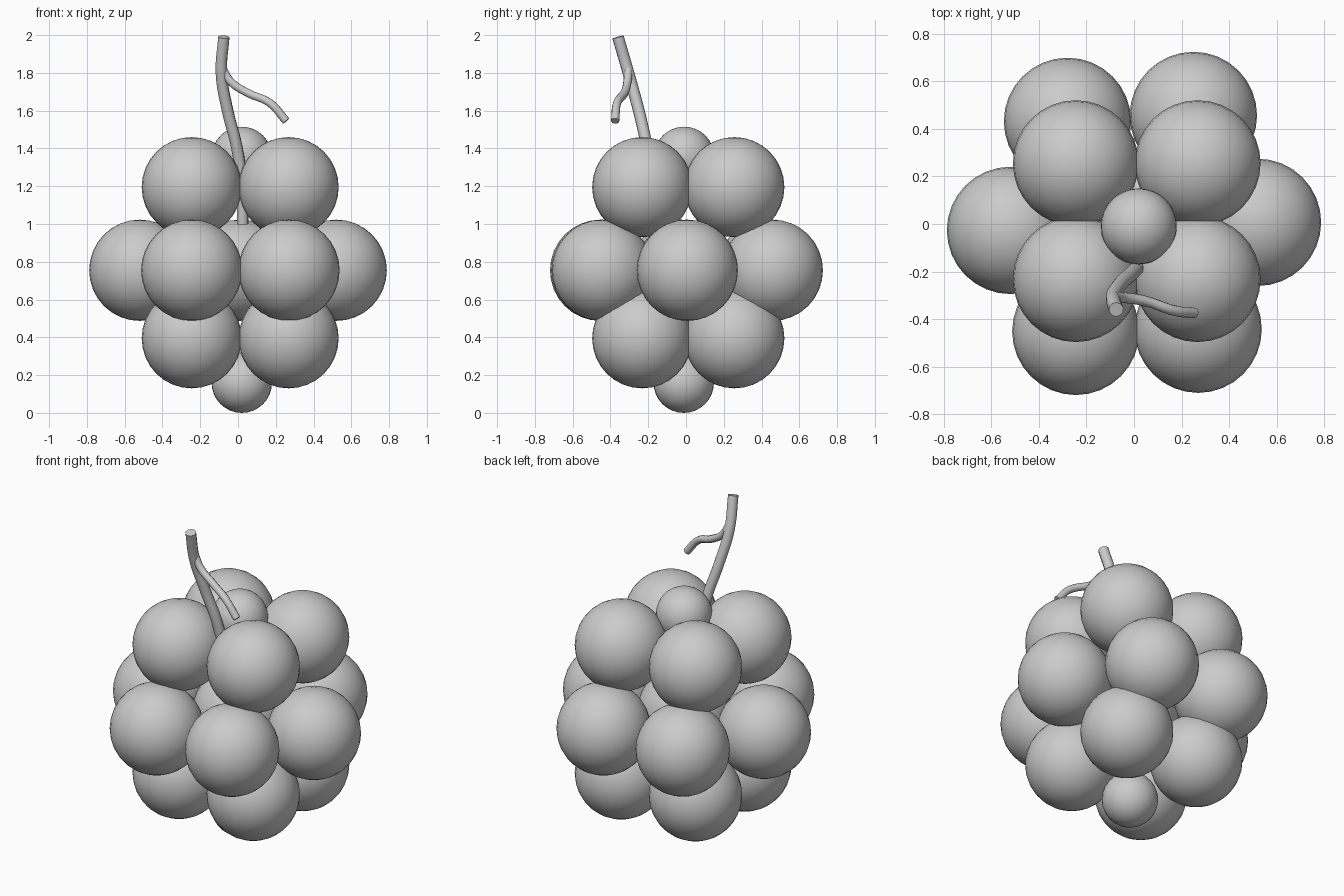
import bpy
import math

cube = bpy.data.objects.get("Cube")
if cube:
    bpy.data.objects.remove(cube, do_unlink=True)

# One plain grey for the whole model
grey = bpy.data.materials.new("plain grey")
grey.use_nodes = True
colour = (0.6, 0.6, 0.6, 1)
grey.diffuse_color = colour
grey.node_tree.nodes["Principled BSDF"].inputs["Base Color"].default_value = colour


def berry(name, x, y, z, radius):
    bpy.ops.mesh.primitive_uv_sphere_add(segments=32, ring_count=16,
                                         radius=radius, location=(x, y, z))
    obj = bpy.context.object
    obj.name = name
    obj.data.materials.append(grey)
    bpy.ops.object.shade_smooth()


def twig(name, points, radius):
    curve = bpy.data.curves.new(name, "CURVE")
    curve.dimensions = "3D"
    curve.bevel_depth = radius
    curve.bevel_resolution = 3
    curve.resolution_u = 5
    curve.use_fill_caps = True
    spline = curve.splines.new("BEZIER")
    spline.bezier_points.add(len(points) - 1)
    for bp, co in zip(spline.bezier_points, points):
        bp.co = co
        bp.handle_left_type = bp.handle_right_type = "AUTO"
    curve.materials.append(grey)
    obj = bpy.data.objects.new(name, curve)
    bpy.context.collection.objects.link(obj)
    bpy.ops.object.select_all(action="DESELECT")
    obj.select_set(True)
    bpy.context.view_layer.objects.active = obj
    bpy.ops.object.convert(target="MESH")
    bpy.ops.object.shade_smooth_by_angle(angle=math.radians(40))


R = 0.265

# Upper and lower layers of four berries
for layer, z in (("upper", 1.195), ("lower", 0.395)):
    for side, x in (("right", -0.245), ("left", 0.268)):
        for end, y in (("front", -0.232), ("back", 0.256)):
            berry(f"{layer}_{end}_{side}_berry", x, y, z, R)

# Middle ring of six around a core berry
middle = {
    "right": (-0.52, -0.027), "left": (0.52, 0.007),
    "front_right": (-0.245, -0.452), "front_left": (0.27, -0.443),
    "back_right": (-0.28, 0.432), "back_left": (0.25, 0.457),
    "core": (0.01, 0.0),
}
for place, (x, y) in middle.items():
    berry(f"middle_{place}_berry", x, y, 0.755, 0.268)

# Small berries closing the top and bottom
berry("top_small_berry", 0.02, -0.01, 1.355, 0.16)
berry("bottom_small_berry", 0.02, -0.012, 0.16, 0.16)

# Stem and its side shoot
twig("stem", [(-0.075, -0.36, 1.99), (-0.088, -0.305, 1.8), (-0.055, -0.25, 1.6),
              (-0.005, -0.205, 1.4), (0.02, -0.17, 1.2), (0.025, -0.145, 1.0)], 0.031)
twig("side_shoot", [(-0.085, -0.305, 1.83), (-0.04, -0.31, 1.755), (0.05, -0.325, 1.695),
                    (0.17, -0.365, 1.64), (0.255, -0.375, 1.545)], 0.022)
